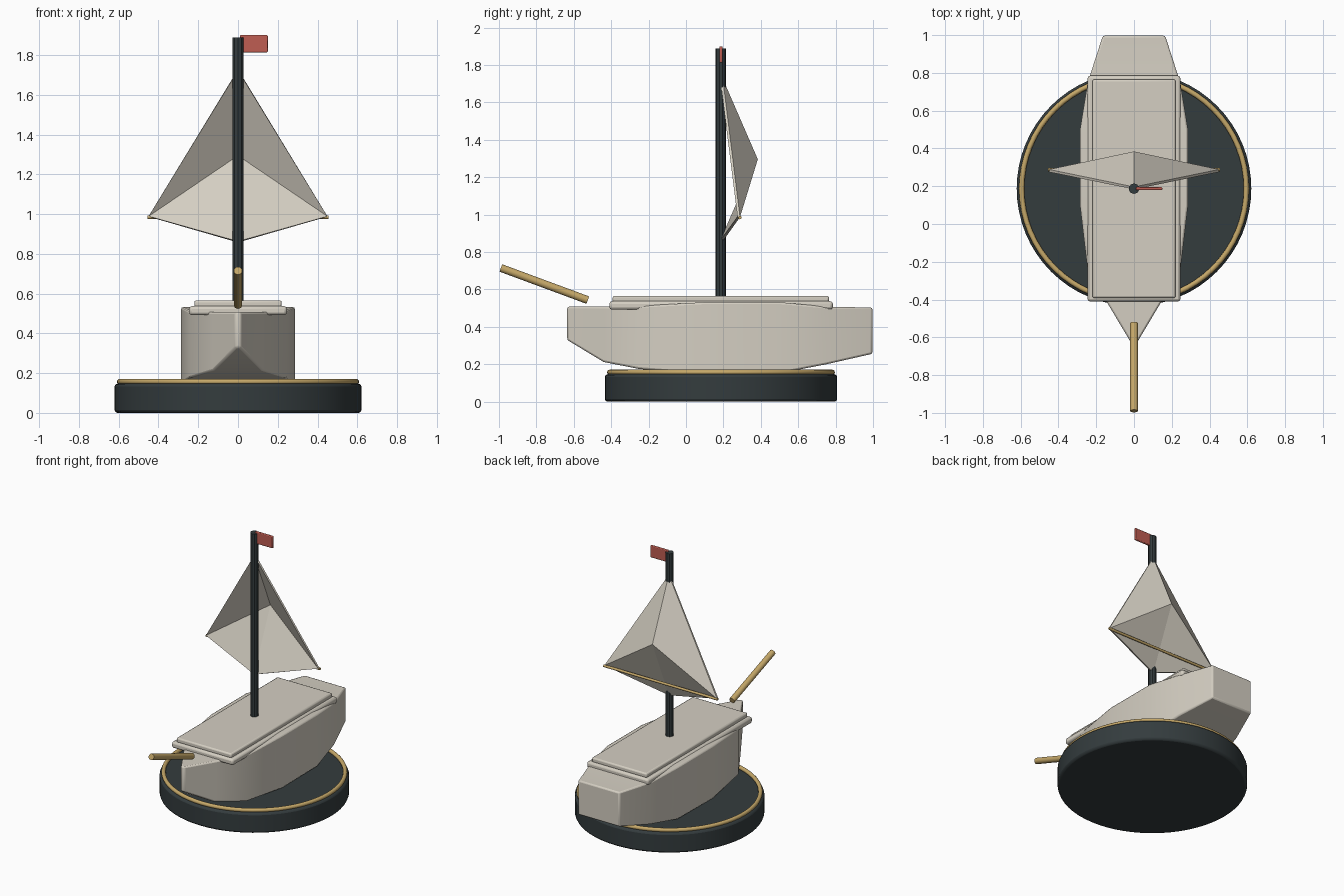
import bpy, bmesh, math
from mathutils import Vector

cube = bpy.data.objects.get("Cube")
if cube:
    bpy.data.objects.remove(cube, do_unlink=True)


def material(name, rgb):
    m = bpy.data.materials.new(name)
    m.use_nodes = True
    m.diffuse_color = (*rgb, 1)
    node = next(n for n in m.node_tree.nodes if n.type == 'BSDF_PRINCIPLED')
    node.inputs["Base Color"].default_value = (*rgb, 1)
    return m


ivory = material("ivory", (0.66, 0.62, 0.54))
charcoal = material("charcoal", (0.034, 0.045, 0.048))
gold = material("gold", (0.56, 0.39, 0.14))
red = material("red", (0.52, 0.11, 0.085))

MAST_Y = 0.187


def finish(obj, name, mat, bevel=0, smooth=True, segments=2):
    obj.name = name
    obj.data.materials.append(mat)
    if bevel:
        b = obj.modifiers.new("bevel", 'BEVEL')
        b.width, b.segments, b.limit_method = bevel, segments, 'ANGLE'
    if smooth:
        bpy.ops.object.select_all(action='DESELECT')
        obj.select_set(True)
        bpy.context.view_layer.objects.active = obj
        bpy.ops.object.shade_smooth_by_angle(angle=math.radians(35))
    return obj


def mesh_object(verts, faces):
    me = bpy.data.meshes.new("mesh")
    bm = bmesh.new()
    vs = [bm.verts.new(v) for v in verts]
    for f in faces:
        bm.faces.new([vs[i] for i in f])
    bmesh.ops.recalc_face_normals(bm, faces=bm.faces)
    bm.to_mesh(me)
    bm.free()
    obj = bpy.data.objects.new("part", me)
    bpy.context.collection.objects.link(obj)
    return obj


def rod(name, a, b, radius, mat, sides=16, bevel=0):
    a, b = Vector(a), Vector(b)
    bpy.ops.mesh.primitive_cylinder_add(vertices=sides, radius=radius,
                                        depth=(b - a).length, location=(a + b) / 2)
    obj = bpy.context.object
    obj.rotation_euler = (b - a).to_track_quat('Z', 'Y').to_euler()
    return finish(obj, name, mat, bevel)


def box(name, low, high, mat, bevel):
    low, high = Vector(low), Vector(high)
    bpy.ops.mesh.primitive_cube_add(size=1, location=(low + high) / 2)
    obj = bpy.context.object
    obj.scale = high - low
    bpy.ops.object.transform_apply(location=False, rotation=False, scale=True)
    return finish(obj, name, mat, bevel)


# Round display base with a gold rim
rod("display_base", (0, MAST_Y, 0), (0, MAST_Y, 0.147), 0.621, charcoal, 64, 0.015)
bpy.ops.mesh.primitive_torus_add(major_segments=64, minor_segments=12, major_radius=0.595,
                                 minor_radius=0.014, location=(0, MAST_Y, 0.157))
finish(bpy.context.object, "base_rim", gold)

# Hull stations: y, half width, keel height, top height
stations = [(-0.635, 0.012, 0.33, 0.508), (-0.44, 0.128, 0.212, 0.508),
            (-0.25, 0.245, 0.175, 0.512), (0.1, 0.286, 0.148, 0.532),
            (0.5, 0.286, 0.152, 0.532), (0.75, 0.245, 0.2, 0.508),
            (0.997, 0.165, 0.256, 0.503)]
verts, faces = [], []
for y, w, low, high in stations:
    verts += [(-w, y, low), (w, y, low), (w, y, high), (-w, y, high)]
for s in range(len(stations) - 1):
    k = 4 * s
    faces += [(k + i, k + (i + 1) % 4, k + 4 + (i + 1) % 4, k + 4 + i) for i in range(4)]
last = len(verts) - 4
faces += [(0, 1, 2, 3), tuple(range(last, last + 4))]
finish(mesh_object(verts, faces), "hull", ivory, 0.01)

# Two stacked deck slabs
box("lower_deck", (-0.246, -0.41, 0.492), (0.246, 0.785, 0.537), ivory, 0.014)
box("upper_deck", (-0.22, -0.392, 0.53), (0.22, 0.765, 0.566), ivory, 0.01)

# Mast, bowsprit and flag
rod("mast", (0, MAST_Y, 0.5), (0, MAST_Y, 1.888), 0.028, charcoal, 10)
rod("bowsprit", (0, -0.525, 0.543), (0, -0.99, 0.715), 0.021, gold)
box("flag", (0.01, MAST_Y - 0.008, 1.813), (0.15, MAST_Y + 0.008, 1.9), red, 0.005)

# Sail billowing backwards from the mast, with a yard behind it
top, foot, peak = (0, 0.19, 1.725), (0, 0.19, 0.86), (0, 0.377, 1.295)
tips = [(side * 0.45, 0.282, 0.988) for side in (-1, 1)]
sail = mesh_object([top, foot, peak] + tips,
                   [(0, 3, 2), (0, 2, 4), (1, 2, 3), (1, 4, 2)])
thick = sail.modifiers.new("thickness", 'SOLIDIFY')
thick.thickness, thick.offset = 0.014, 0
finish(sail, "sail", ivory, smooth=False)
rod("yard", (-0.455, 0.288, 0.984), (0.455, 0.288, 0.984), 0.009, gold, 12)
